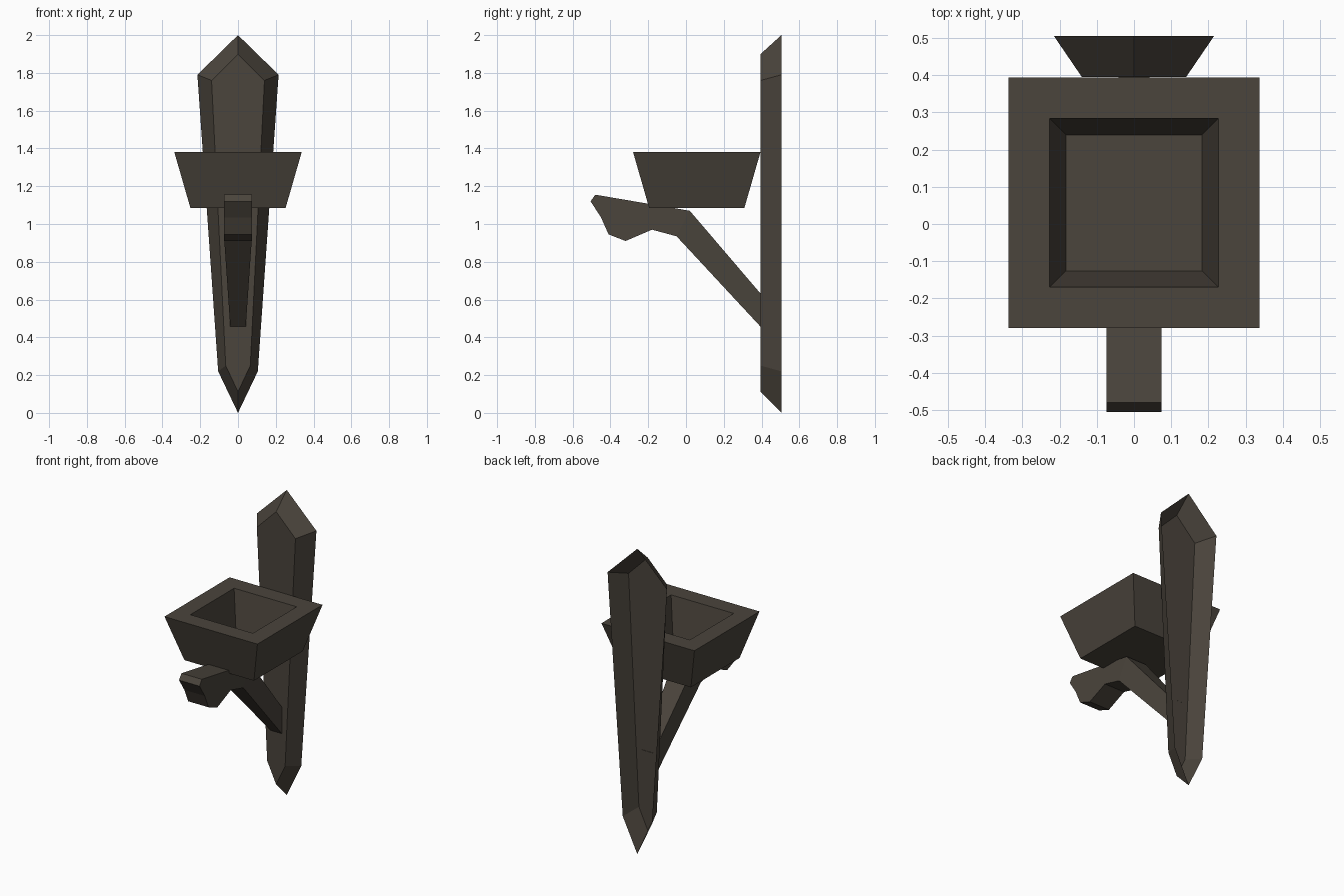
import bpy
import bmesh

cube = bpy.data.objects.get("Cube")
if cube:
    bpy.data.objects.remove(cube, do_unlink=True)

iron = bpy.data.materials.new("dark_iron")
iron.use_nodes = True
colour = (0.069, 0.058, 0.045, 1)
iron.diffuse_color = colour
iron.node_tree.nodes["Principled BSDF"].inputs["Base Color"].default_value = colour


def loft(name, rings, cap_start=True, cap_end=True):
    """Skin a list of equal-length point rings, with optional end caps."""
    bm = bmesh.new()
    loops = [[bm.verts.new(p) for p in ring] for ring in rings]
    n = len(rings[0])
    for a, b in zip(loops, loops[1:]):
        for i in range(n):
            j = (i + 1) % n
            bm.faces.new((a[i], a[j], b[j], b[i]))
    if cap_start:
        bm.faces.new(loops[0][::-1])
    if cap_end:
        bm.faces.new(loops[-1])
    bmesh.ops.recalc_face_normals(bm, faces=bm.faces)
    mesh = bpy.data.meshes.new(name)
    bm.to_mesh(mesh)
    bm.free()
    mesh.materials.append(iron)
    obj = bpy.data.objects.new(name, mesh)
    bpy.context.collection.objects.link(obj)
    return obj


def blade(y, top, shoulder, hip, tip):
    """Pointed six-sided outline in the xz plane."""
    (sx, sz), (hx, hz) = shoulder, hip
    return [(0, y, top), (sx, y, sz), (hx, y, hz),
            (0, y, tip), (-hx, y, hz), (-sx, y, sz)]


def square(half, z, y=0.057):
    return [(sx * half, y + sy * half, z)
            for sx, sy in ((-1, -1), (1, -1), (1, 1), (-1, 1))]


# Wall plate: bevelled shell, open at the back
loft("wall_plate", [
    blade(0.395, 1.90, (0.14, 1.76), (0.065, 0.25), 0.112),
    blade(0.505, 2.0, (0.215, 1.79), (0.105, 0.22), 0.0),
], cap_end=False)

# Bowl: flared outside, rim, hollow inside with a flat floor
loft("bowl", [square(0.252, 1.085), square(0.337, 1.38),
              square(0.227, 1.38), square(0.183, 1.13)])

# Bracket arm: side profile (y, z, half width), narrowing to the plate
profile = [(-0.505, 1.12, 0.074), (-0.48, 1.155, 0.074), (0.02, 1.07, 0.074),
           (0.396, 0.63, 0.041), (0.396, 0.455, 0.041), (-0.05, 0.935, 0.074),
           (-0.18, 0.97, 0.074), (-0.32, 0.91, 0.074), (-0.41, 0.945, 0.074),
           (-0.45, 1.035, 0.074)]
arm = loft("bracket_arm", [[(side * w, y, z) for y, z, w in profile]
                           for side in (-1, 1)], False, False)

# Side walls of the arm, split at the bend so they stay flat
bm = bmesh.new()
bm.from_mesh(arm.data)
bm.verts.ensure_lookup_table()
n = len(profile)
for start in (0, n):
    for ids in ((2, 3, 4, 5), (0, 1, 2, 5, 6, 7, 8, 9)):
        bm.faces.new([bm.verts[start + i] for i in ids])
bmesh.ops.recalc_face_normals(bm, faces=bm.faces)
bm.to_mesh(arm.data)
bm.free()
